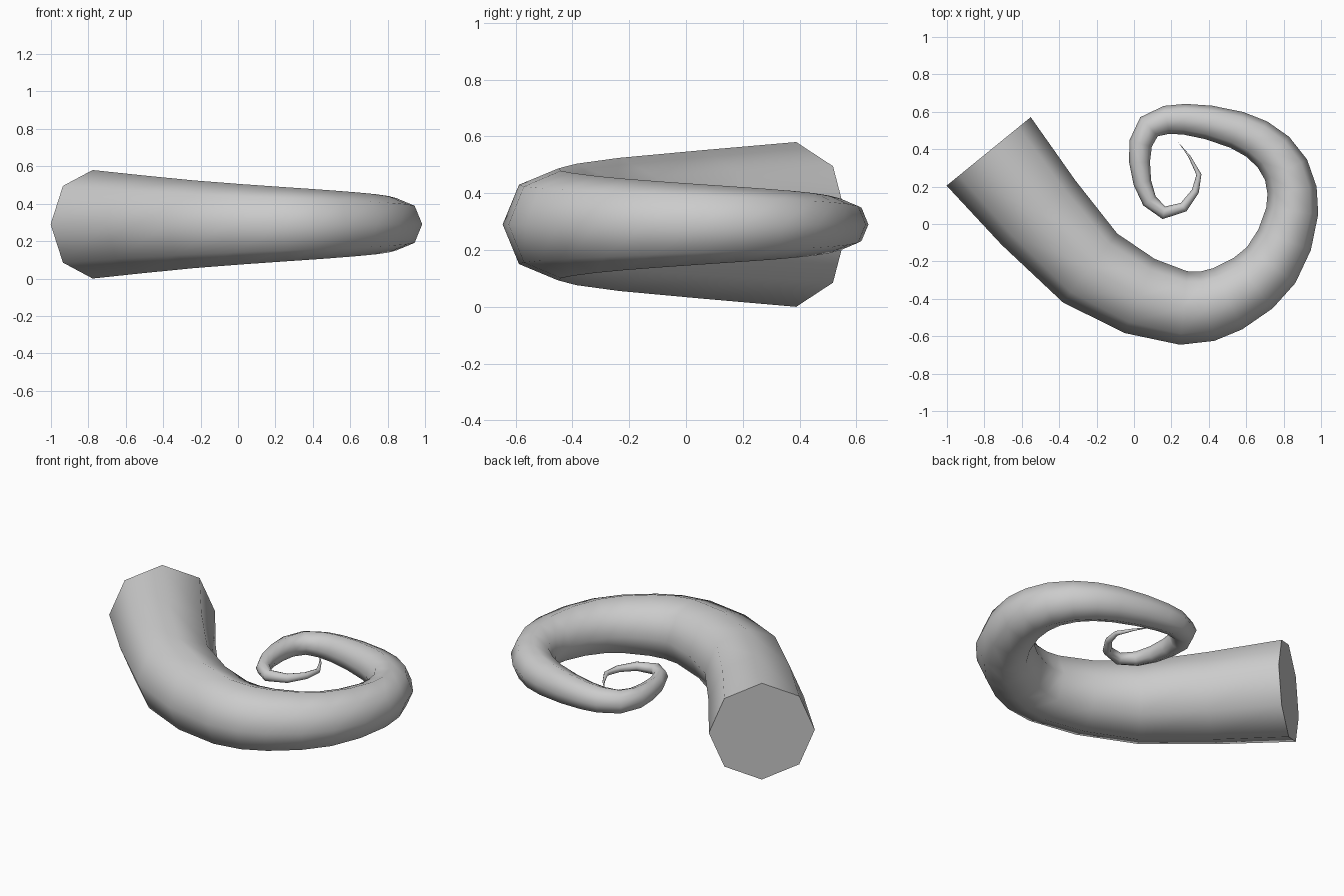
import bpy, bmesh, math
from mathutils import Vector

if "Cube" in bpy.data.objects:
    bpy.data.objects.remove(bpy.data.objects["Cube"])

# Centre line of the curl, seen from above (base to tip)
PATH = [(-.777, .388), (-.51, .06), (-.235, -.235), (.03, -.385),
        (.265, -.449), (.39, -.44), (.50, -.40), (.636, -.317), (.733, -.22),
        (.805, -.085), (.846, .07), (.845, .18), (.813, .29), (.745, .385),
        (.655, .455), (.55, .503), (.40, .543), (.27, .56), (.175, .557),
        (.08, .52), (.035, .43), (.03, .33), (.045, .22), (.083, .123),
        (.16, .06), (.265, .09), (.328, .175), (.347, .265), (.297, .36),
        (.238, .436)]
BASE_R, SIDES = 0.29, 8

pts = [Vector((x, y, BASE_R)) for x, y in PATH]
steps = [(b - a).length for a, b in zip(pts, pts[1:])]
total = sum(steps)

bm = bmesh.new()
rings = []
up = Vector((0, 0, 1))

# Octagonal rings whose radius shrinks evenly along the length
for i, p in enumerate(pts[:-1]):
    ahead = (pts[i + 1] - p).normalized()
    behind = (p - pts[i - 1]).normalized() if i else ahead
    side = (ahead + behind).normalized().cross(up)
    r = BASE_R * (1 - sum(steps[:i]) / total)
    rings.append([bm.verts.new(p + r * (side * math.cos(a) + up * math.sin(a)))
                  for a in (math.tau * k / SIDES for k in range(SIDES))])

# Skin between rings, flat base cap and pointed tip
for a, b in zip(rings, rings[1:]):
    for k in range(SIDES):
        n = (k + 1) % SIDES
        bm.faces.new((a[k], a[n], b[n], b[k]))
bm.faces.new(rings[0])
tip = bm.verts.new(pts[-1])
for k in range(SIDES):
    bm.faces.new((rings[-1][k], rings[-1][(k + 1) % SIDES], tip))
bmesh.ops.recalc_face_normals(bm, faces=bm.faces)

mesh = bpy.data.meshes.new("curled_horn")
bm.to_mesh(mesh)
bm.free()
horn = bpy.data.objects.new("curled_horn", mesh)
bpy.context.collection.objects.link(horn)

# Smooth sides, sharp base rim
bpy.context.view_layer.objects.active = horn
horn.select_set(True)
bpy.ops.object.shade_smooth_by_angle(angle=math.radians(60))
